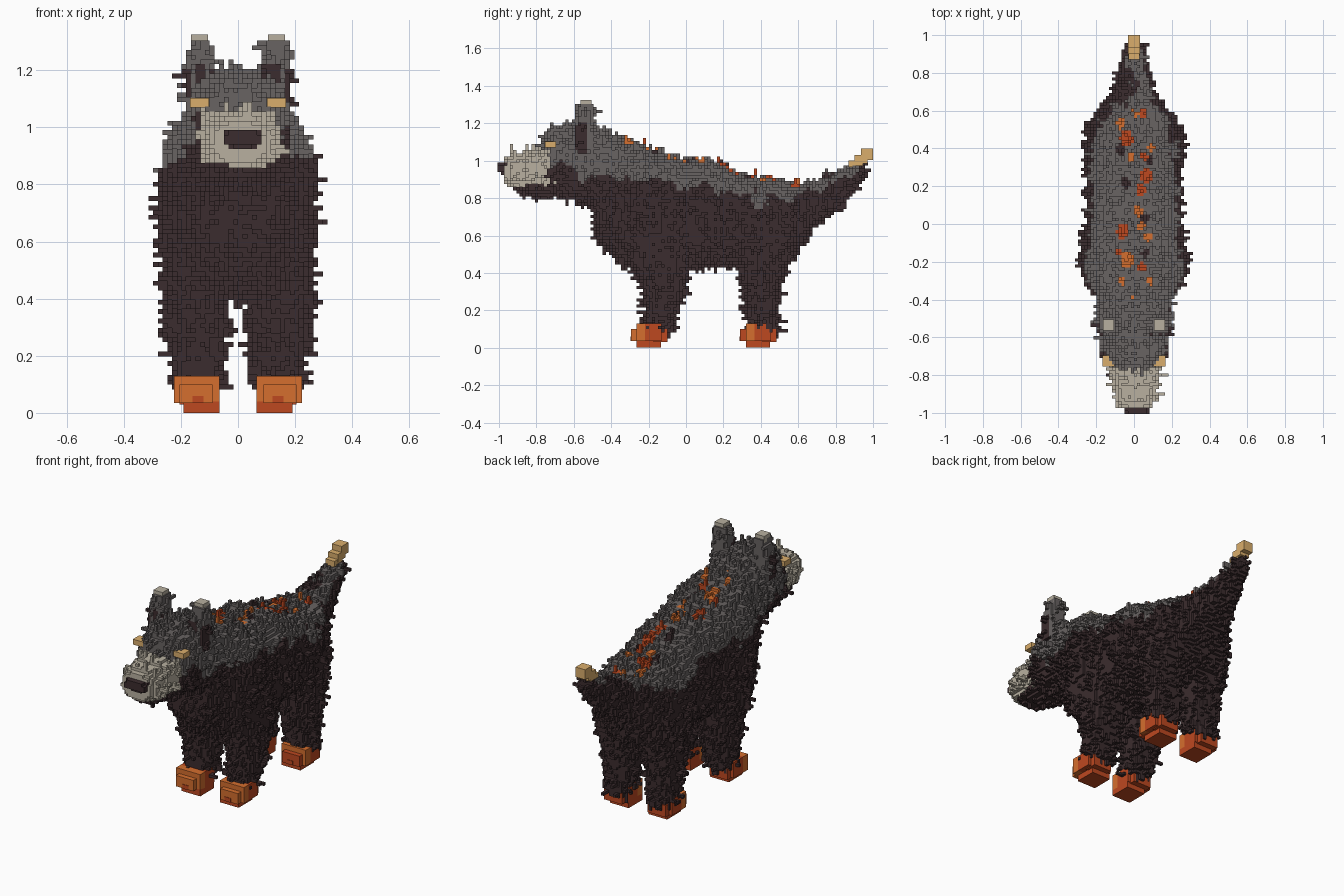
import bpy, bmesh, math, random
from mathutils import Vector, noise

random.seed(7)
if "Cube" in bpy.data.objects:
    bpy.data.objects.remove(bpy.data.objects["Cube"], do_unlink=True)

V = 0.0165  # size of one fur block


def make_material(name, srgb):
    col = [(c / 255 / 12.92) if c < 11 else ((c / 255 + 0.055) / 1.055) ** 2.4 for c in srgb] + [1]
    m = bpy.data.materials.new(name)
    m.use_nodes = True
    m.diffuse_color = col
    m.node_tree.nodes["Principled BSDF"].inputs["Base Color"].default_value = col
    return m


DARK, GREY, CREAM, TAN, ORANGE, EMBER = range(6)
MATS = [make_material(n, c) for n, c in (
    ("dark fur", (59, 44, 46)), ("grey fur", (104, 99, 98)), ("cream fur", (184, 176, 160)),
    ("tan", (218, 174, 108)), ("orange", (213, 110, 46)), ("ember red", (190, 72, 32)))]


def lerp_rows(rows, t):
    for a, b in zip(rows, rows[1:]):
        if a[0] <= t <= b[0]:
            f = (t - a[0]) / (b[0] - a[0])
            return [p + (q - p) * f for p, q in zip(a[1:], b[1:])]
    return None


def loft(rows, axis, power=2.5):
    """Blocks inside rounded sections (t, a0, a1, b0, b1) stacked along axis."""
    cells = set()
    for n in range(math.floor(rows[0][0] / V), math.ceil(rows[-1][0] / V)):
        sec = lerp_rows(rows, (n + 0.5) * V)
        if not sec:
            continue
        a0, a1, b0, b1 = sec
        for i in range(math.floor(a0 / V), math.ceil(a1 / V)):
            for k in range(math.floor(b0 / V), math.ceil(b1 / V)):
                u = abs((i + 0.5) * V - (a0 + a1) / 2) * 2 / (a1 - a0)
                w = abs((k + 0.5) * V - (b0 + b1) / 2) * 2 / (b1 - b0)
                if u ** power + w ** power <= 1:
                    cells.add((i, n, k) if axis == "y" else (i, k, n))
    return cells


def sym(rows):
    """Rows (y, half width, bottom, top) into full sections."""
    return [(y, -w, w, b, t) for y, w, b, t in rows]


def mirrored(cells):
    return {(-1 - i, j, k) for i, j, k in cells}


# Block volumes of the parts
parts = {
    "nose": loft([(-1.0, -.05, .08, .935, .985), (-.94, -.06, .09, .92, 1.0)], "y", 3),
    "muzzle": loft([(-.967, -.08, .095, .87, 1.02), (-.93, -.10, .115, .855, 1.04),
                    (-.85, -.11, .125, .85, 1.05), (-.70, -.12, .135, .85, 1.06)], "y", 2.5),
    "jaw": loft(sym([(-.90, .07, .83, .92), (-.82, .10, .815, .95), (-.55, .13, .81, .95)]), "y"),
    "head": loft(sym([(-.765, .105, .84, 1.13), (-.72, .15, .82, 1.16), (-.6, .175, .81, 1.19),
                      (-.5, .175, .76, 1.18), (-.40, .185, .70, 1.135)]), "y"),
    "body": loft(sym([(-.48, .14, .58, 1.12), (-.42, .17, .53, 1.125), (-.34, .215, .46, 1.11),
                      (-.25, .265, .42, 1.085), (-.15, .26, .41, 1.035), (-.03, .24, .42, .995),
                      (.12, .235, .44, .995), (.20, .235, .44, .965), (.32, .23, .43, .91),
                      (.44, .23, .42, .89), (.54, .20, .46, .87), (.64, .145, .58, .86)]), "y", 2.8),
    "tail": loft(sym([(.60, .15, .56, .86), (.70, .105, .66, .885), (.80, .075, .745, .93),
                      (.88, .05, .82, .965), (.95, .035, .90, .99)]), "y"),
}
legs = {
    "front": [(.08, .07, .205, -.22, -.085), (.2, .055, .225, -.21, -.05), (.3, .05, .24, -.21, -.015),
              (.42, .045, .245, -.27, 0), (.6, .04, .25, -.36, .04)],
    "hind": [(.08, .07, .21, .355, .49), (.2, .055, .225, .325, .485), (.35, .05, .24, .305, .495),
             (.5, .045, .24, .29, .55), (.65, .04, .235, .27, .59)],
}
for name, rows in legs.items():
    left = loft(rows, "z", 3)
    parts["left_" + name + "_leg"] = left
    parts["right_" + name + "_leg"] = mirrored(left)
ear = loft([(1.06, .08, .18, -.62, -.48), (1.2, .08, .18, -.59, -.50), (1.31, .10, .17, -.57, -.50)], "z", 4)
parts["left_ear"], parts["right_ear"] = ear, mirrored(ear)

# Give each block a single owner
owner = {}
for name, cells in parts.items():
    for c in cells:
        owner.setdefault(c, name)

# Ember spots along the spine: x, y, radius, colour
SPOTS = [(.005, .60, .025, ORANGE), (.05, .585, .022, EMBER), (-.07, .53, .022, ORANGE), (-.04, .45, .035, EMBER),
         (-.015, .35, .022, ORANGE), (-.07, .39, .025, DARK), (.065, .26, .032, EMBER), (.055, .36, .02, EMBER),
         (.09, .40, .018, ORANGE), (.08, .34, .025, DARK), (.035, .18, .025, EMBER), (-.045, .22, .025, DARK),
         (.02, .07, .025, ORANGE), (-.06, -.04, .032, EMBER), (.04, -.01, .02, ORANGE), (.075, -.07, .02, ORANGE),
         (.06, .03, .022, DARK), (-.035, -.19, .036, ORANGE), (-.09, -.15, .018, EMBER), (.06, -.15, .02, DARK),
         (-.06, -.30, .018, ORANGE), (.085, -.30, .02, ORANGE), (-.01, -.40, .02, ORANGE), (.04, -.23, .02, EMBER)]


def spot_colour(x, y):
    for sx, sy, r, col in SPOTS:
        if math.hypot(x - sx, (y - sy) * 0.8) < r:
            return col
    return None


# Shaggy fur: short tufts of blocks growing out of the surface
DIRS = [(1, 0, 0), (-1, 0, 0), (0, 1, 0), (0, -1, 0), (0, 0, 1), (0, 0, -1)]
for c, name in sorted(owner.items()):
    x, y, z = ((q + 0.5) * V for q in c)
    near_eye = name == "head" and y < -.68 and abs(z - 1.085) < .035 and abs(x) > .08
    if name == "nose" or near_eye or (name == "muzzle" and y < -.94):
        continue
    chance = 0.13 if name in ("muzzle", "left_ear", "right_ear") else 0.27
    for d in DIRS:
        n = tuple(p + q for p, q in zip(c, d))
        if n in parts[name] or n in owner:
            continue
        raised = d[2] == 1 and name == "body" and spot_colour(x, y) is not None
        grow = 0.7 if raised else chance
        for step in range(3):
            if random.random() > grow:
                break
            owner.setdefault(n, name)
            n = tuple(p + q for p, q in zip(n, d))
            grow = 0.22

# Height above which the coat is grey, along the length
GREY_LINE = [(-1.1, 1.02), (-.8, 1.02), (-.68, 1.0), (-.58, .92), (-.5, .90), (-.2, .88), (0, .87), (.2, .84),
             (.35, .79), (.55, .79), (.65, .85), (.75, .895), (.85, .935), (.92, .98), (1.1, 1.1)]


def fur_colour(name, c):
    x, y, z = ((q + 0.5) * V for q in c)
    p = Vector((x, y, z))
    wob = noise.noise(p * 9)
    if name == "nose":
        return DARK
    if name == "muzzle":
        return CREAM if z > .865 + .03 * wob else DARK
    if name == "jaw":
        return CREAM if z > .87 and y < -.68 else DARK
    if name == "head" and y < -.67 and .88 < z < 1.05 + .04 * wob and abs(x) < .135:
        return CREAM
    if name.endswith("ear"):
        inner = 1.15 < z < 1.215 + .03 * wob and .085 < abs(x) < .145 and y < -.55
        outer = 1.05 < z < 1.20 and abs(x) > .165 and -.59 < y < -.53
        return DARK if inner or outer else GREY
    if name == "head" and abs(x) > .14 and -.60 < y < -.53 and 1.04 < z < 1.15:
        return DARK
    line = lerp_rows(GREY_LINE, y)[0]
    if z < line + .08 * wob + .05 * noise.noise(p * 16):
        return DARK
    if name == "body" and z > line + .04:
        col = spot_colour(x, y)
        if col is not None:
            return col
    return GREY


def add_object(name, mesh):
    for m in MATS:
        mesh.materials.append(m)
    bpy.context.collection.objects.link(bpy.data.objects.new(name, mesh))


def build_blocks(name, cells):
    """Mesh of the exposed block sides."""
    verts, faces, mats = {}, [], []
    for c in cells:
        col = fur_colour(name, c)
        for d in DIRS:
            if tuple(p + q for p, q in zip(c, d)) in owner:
                continue
            ax = [abs(q) for q in d].index(1)
            s = 1 if d[ax] > 0 else 0
            corners = [(0, 0), (1, 0), (1, 1), (0, 1)] if s else [(0, 0), (0, 1), (1, 1), (1, 0)]
            face = []
            for a, b in corners:
                p = list(c)
                p[ax] += s
                p[(ax + 1) % 3] += a
                p[(ax + 2) % 3] += b
                face.append(verts.setdefault(tuple(p), len(verts)))
            faces.append(face)
            mats.append(col)
    me = bpy.data.meshes.new(name)
    me.from_pydata([tuple(q * V for q in p) for p in verts], [], faces)
    add_object(name, me)
    me.polygons.foreach_set("material_index", mats)
    me.update()


groups = {}
for c, name in owner.items():
    groups.setdefault(name, []).append(c)
for name, cells in groups.items():
    build_blocks(name, cells)


def boxes(name, items, flip=False):
    """Object made of boxes (x0, x1, y0, y1, z0, z1, colour)."""
    bm = bmesh.new()
    for x0, x1, y0, y1, z0, z1, col in items:
        if flip:
            x0, x1 = -x1, -x0
        vs = bmesh.ops.create_cube(bm, size=1)["verts"]
        for v in vs:
            v.co = ((x0 + x1) / 2 + v.co.x * (x1 - x0), (y0 + y1) / 2 + v.co.y * (y1 - y0),
                    (z0 + z1) / 2 + v.co.z * (z1 - z0))
        for f in {f for v in vs for f in v.link_faces}:
            f.material_index = col
    me = bpy.data.meshes.new(name)
    bm.to_mesh(me)
    bm.free()
    add_object(name, me)


def paw(y, toe):
    return [(.065, .19, y + .03, y + .16, 0, .04, EMBER),
            (.09, .205, y, y + .07, .035, .10, toe),
            (.12, .16, y - .003, y + .02, .035, .06, EMBER),
            (.065, .225, y + .03, y + .075, .035, .13, ORANGE),
            (.065, .225, y + .075, y + .165, .035, .13, EMBER),
            (.085, .205, y + .12, y + .195, .03, .10, EMBER)]


# Paws, eyes and ear tips on both sides
for side, flip in (("left", False), ("right", True)):
    boxes(side + "_front_paw", paw(-.295, ORANGE), flip)
    boxes(side + "_hind_paw", paw(.29, EMBER), flip)
    boxes(side + "_eye", [(.102, .168, -.755, -.695, 1.07, 1.102, TAN)], flip)
    boxes(side + "_ear_tip", [(.105, .165, -.565, -.505, 1.285, 1.325, CREAM)], flip)

# Stepped tail tip
boxes("tail_tip", [(-.03, .03, .87, .945, .965, 1.0, TAN), (-.032, .032, .90, .97, .985, 1.03, TAN),
                   (-.032, .032, .935, 1.0, 1.005, 1.065, TAN)])
